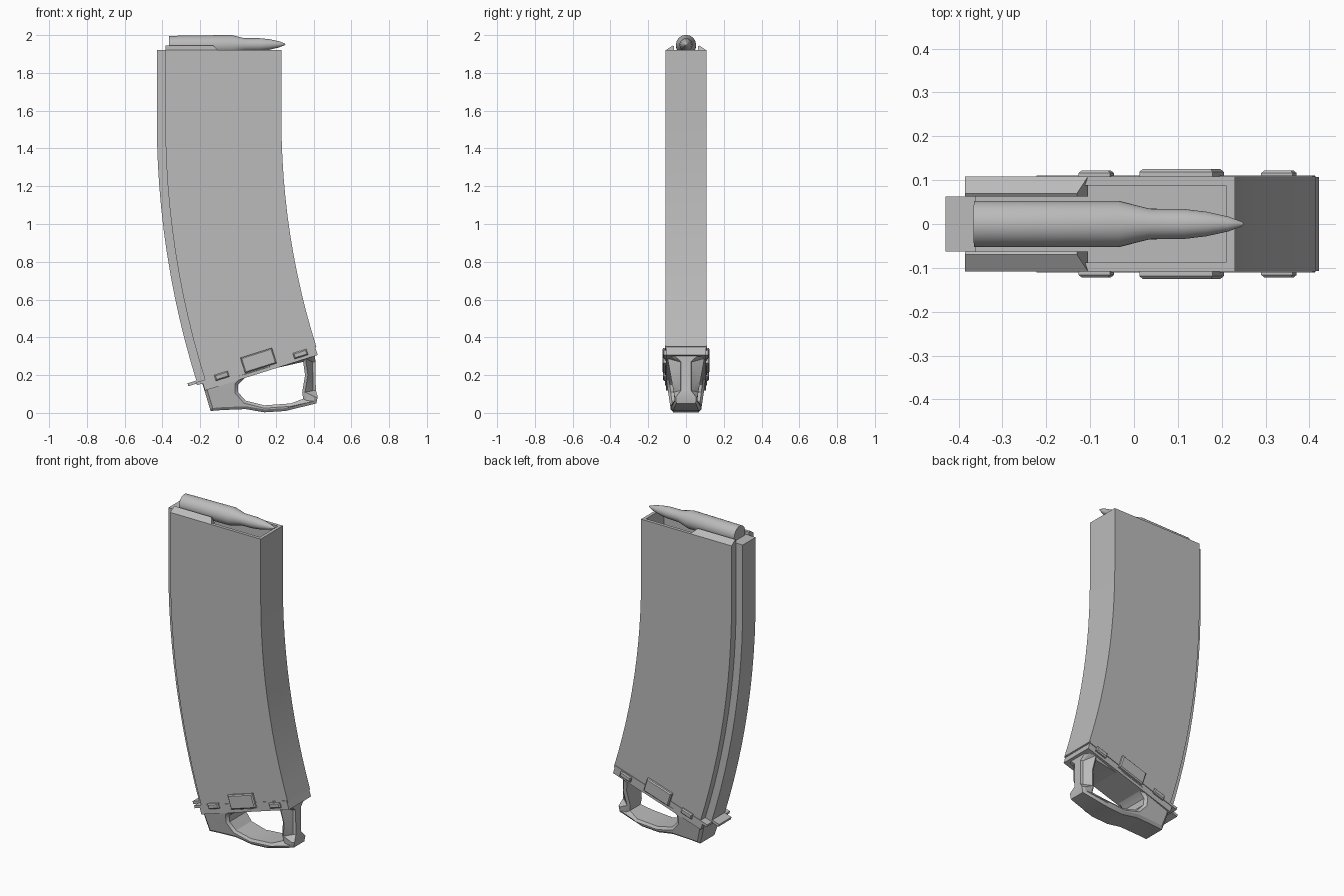
import bpy, bmesh, math
from mathutils import Vector, Matrix

if "Cube" in bpy.data.objects:
    bpy.data.objects.remove(bpy.data.objects["Cube"])

GREY = 0.5
mat = bpy.data.materials.new("plain grey")
mat.use_nodes = True
mat.diffuse_color = (GREY, GREY, GREY, 1)
mat.node_tree.nodes["Principled BSDF"].inputs["Base Color"].default_value = (GREY, GREY, GREY, 1)

TILT = math.radians(17.5)
PIVOT_X, PIVOT_Z, TOP = 4.22, 1.55, 1.92


def finish(ob):
    """Give an object the material and smooth shading with sharp edges."""
    ob.data.materials.clear()
    ob.data.materials.append(mat)
    bpy.ops.object.select_all(action='DESELECT')
    ob.select_set(True)
    bpy.context.view_layer.objects.active = ob
    bpy.ops.object.shade_smooth_by_angle(angle=math.radians(30))
    return ob


def from_bmesh(name, bm):
    bmesh.ops.recalc_face_normals(bm, faces=bm.faces)
    me = bpy.data.meshes.new(name)
    bm.to_mesh(me)
    bm.free()
    ob = bpy.data.objects.new(name, me)
    bpy.context.collection.objects.link(ob)
    return finish(ob)


def rectangle(x0, x1, y):
    return [(x0, -y), (x1, -y), (x1, y), (x0, y)]


def bridge(bm, a, b):
    n = len(a)
    for i in range(n):
        bm.faces.new((a[i], a[(i + 1) % n], b[(i + 1) % n], b[i]))


def swept(name, section, well=None, steps=12):
    """Straight at the top, then sweep the section round the curved lower part."""
    bm = bmesh.new()
    rings = [[bm.verts.new((x, y, TOP)) for x, y in section]]
    for i in range(steps + 1):
        a = TILT * i / steps
        rings.append([bm.verts.new((PIVOT_X - (PIVOT_X - x) * math.cos(a), y,
                                    PIVOT_Z - (PIVOT_X - x) * math.sin(a))) for x, y in section])
    for a, b in zip(rings, rings[1:]):
        bridge(bm, a, b)
    bm.faces.new(rings[-1])
    cap = rings[0]
    if well:
        for z in (TOP, TOP - 0.12):
            inner = [bm.verts.new((x, y, z)) for x, y in well]
            bridge(bm, cap, inner)
            cap = inner
    bm.faces.new(cap)
    return from_bmesh(name, bm)


def seam_box(name, u, v, size, y=0.0, bevel=0.0):
    """Box placed along the tilted seam: u runs along it, v is up from it."""
    bm = bmesh.new()
    bmesh.ops.create_cube(bm, size=1, matrix=Matrix.Diagonal((*size, 1)))
    if bevel:
        outer = [e for e in bm.edges
                 if all(abs(w.co.y) > 0 and w.co.y * y > 0 for w in e.verts)]
        bmesh.ops.bevel(bm, geom=outer, offset=bevel, segments=1, affect='EDGES')
    spot = Vector((-0.19 + u * math.cos(TILT) - v * math.sin(TILT), y,
                   0.16 + u * math.sin(TILT) + v * math.cos(TILT)))
    bm.transform(Matrix.Translation(spot) @ Matrix.Rotation(-TILT, 4, 'Y'))
    return from_bmesh(name, bm)


# Curved casing and the rib down its back
swept("casing", rectangle(-0.385, 0.23, 0.108), rectangle(-0.36, 0.21, 0.088))
swept("back_rib", rectangle(-0.43, -0.365, 0.063))

# Feed lips
for side, label in ((1, "left"), (-1, "right")):
    bm = bmesh.new()
    shape = [(0.108, TOP - 0.03), (0.108, TOP), (0.07, TOP + 0.025),
             (0.063, TOP + 0.02), (0.063, TOP - 0.03)]
    ends = []
    for x in (-0.385, -0.105):
        ends.append([bm.verts.new((x - (0.025 if x > -0.2 and z > TOP else 0), side * y, z))
                     for y, z in shape])
    bridge(bm, *ends)
    for ring in ends:
        bm.faces.new(ring)
    from_bmesh(label + "_feed_lip", bm)

# Cartridge, turned from a profile
profile = [(0, 0), (0.053, 0), (0.053, 0.33), (0.035, 0.40), (0.034, 0.48),
           (0.028, 0.53), (0.017, 0.58), (0.005, 0.612), (0, 0.617)]
bm = bmesh.new()
line = [bm.verts.new((x, 0, r)) for r, x in profile]
edges = [bm.edges.new(pair) for pair in zip(line, line[1:])]
bmesh.ops.spin(bm, geom=line + edges, axis=(1, 0, 0), cent=(0, 0, 0),
               angle=math.tau, steps=32, use_duplicate=False)
bmesh.ops.remove_doubles(bm, verts=bm.verts, dist=0.0005)
bm.transform(Matrix.Translation((-0.365, 0, 1.943)) @ Matrix.Rotation(-0.014, 4, 'Y'))
from_bmesh("cartridge", bm)

# Pull loop under the casing: outline with a finger hole
outline = [(-0.19, 0.16), (-0.145, 0.01), (-0.085, 0.015), (0.04, 0.02), (0.14, 0.003),
           (0.25, 0.01), (0.415, 0.05), (0.422, 0.085), (0.412, 0.12), (0.41, 0.27),
           (0.405, 0.33)]
hole = [(0, 0.15), (0.04, 0.19), (0.17, 0.23), (0.345, 0.27), (0.355, 0.2), (0.34, 0.11),
        (0.345, 0.075), (0.28, 0.05), (0.14, 0.04), (0.04, 0.065), (0, 0.11)]
curve = bpy.data.curves.new("pull_loop", 'CURVE')
curve.dimensions = '2D'
curve.fill_mode = 'BOTH'
curve.extrude = 0.09
curve.bevel_depth = 0.015
curve.bevel_resolution = 0
curve.offset = -0.015
for loop in (outline, hole):
    spline = curve.splines.new('POLY')
    spline.points.add(len(loop) - 1)
    spline.use_cyclic_u = True
    for point, (x, z) in zip(spline.points, loop):
        point.co = (x, z, 0, 1)
loop_ob = bpy.data.objects.new("pull_loop", curve)
bpy.context.collection.objects.link(loop_ob)
bpy.ops.object.select_all(action='DESELECT')
loop_ob.select_set(True)
bpy.context.view_layer.objects.active = loop_ob
bpy.ops.object.convert(target='MESH')
loop_ob = bpy.context.view_layer.objects.active
loop_ob.data.transform(Matrix.Rotation(math.pi / 2, 4, 'X'))
for v in loop_ob.data.vertices:
    x, z = v.co.x, v.co.z
    half = min(0.108, 0.078 + 0.15 * z)
    if x > 0.3:
        half = min(half, 0.06 + 0.18 * max(0, z - 0.08))
    if x > 0.385 and 0.1 < z < 0.29:
        half = 0.03
    v.co.y *= half / 0.105
finish(loop_ob)

# Floor plate, its rim and the rear tab
seam_box("floor_plate", 0.315, -0.022, (0.625, 0.214, 0.045))
seam_box("floor_rim", 0.3, 0.003, (0.66, 0.222, 0.016))
seam_box("rear_tab", -0.045, 0.012, (0.06, 0.12, 0.016))

# Clips and latch plates on both sides
for side, label in ((1, "left"), (-1, "right")):
    seam_box(label + "_rear_clip", 0.11, 0.003, (0.075, 0.026, 0.032), side * 0.109, 0.006)
    seam_box(label + "_front_clip", 0.542, -0.012, (0.075, 0.026, 0.032), side * 0.109, 0.006)
    seam_box(label + "_latch_plate", 0.32, 0.022, (0.175, 0.03, 0.085), side * 0.11, 0.006)
